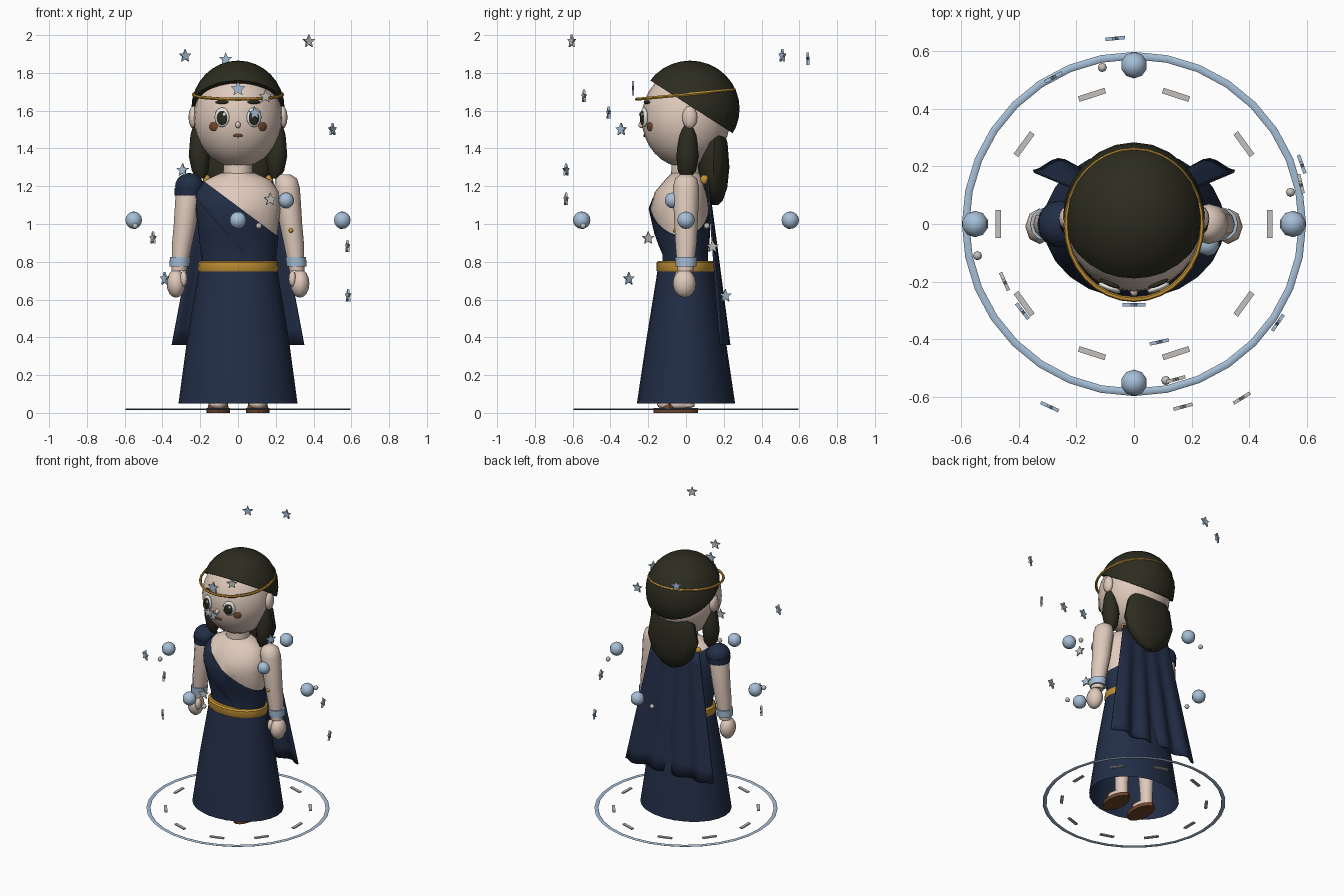
import bpy, bmesh, math
from mathutils import Vector, Matrix

if "Cube" in bpy.data.objects:
    bpy.data.objects.remove(bpy.data.objects["Cube"])


def mat(name, r, g, b):
    m = bpy.data.materials.new(name)
    m.diffuse_color = (r, g, b, 1)
    m.use_nodes = True
    m.node_tree.nodes["Principled BSDF"].inputs["Base Color"].default_value = m.diffuse_color
    return m


SKIN = mat("skin", 0.74, 0.59, 0.50)
NAVY = mat("navy_cloth", 0.016, 0.027, 0.062)
GOLD = mat("gold", 0.55, 0.29, 0.035)
BLUE = mat("pale_blue", 0.38, 0.52, 0.68)
SILVER = mat("silver", 0.55, 0.53, 0.51)
HAIR = mat("dark_hair", 0.026, 0.025, 0.014)
BROWN = mat("brown", 0.16, 0.06, 0.025)
DARK = mat("iris_dark", 0.022, 0.024, 0.016)
WHITE = mat("eye_white", 0.80, 0.80, 0.77)


def finish(bm, name, *mats, smooth=True, angle=40):
    bmesh.ops.recalc_face_normals(bm, faces=bm.faces[:])
    me = bpy.data.meshes.new(name)
    bm.to_mesh(me)
    bm.free()
    ob = bpy.data.objects.new(name, me)
    bpy.context.collection.objects.link(ob)
    for m in mats:
        me.materials.append(m)
    if smooth:
        bpy.ops.object.select_all(action='DESELECT')
        ob.select_set(True)
        bpy.context.view_layer.objects.active = ob
        bpy.ops.object.shade_smooth_by_angle(angle=math.radians(angle))
    return ob


def ball_bm(loc, r, seg=16, rings=10, rot=None):
    bm = bmesh.new()
    M = Matrix.Translation(loc) @ (rot or Matrix()) @ Matrix.Diagonal((*r, 1))
    bmesh.ops.create_uvsphere(bm, u_segments=seg, v_segments=rings, radius=1, matrix=M)
    return bm


def ball(name, loc, r, m, seg=16, rings=10, rot=None):
    r = (r, r, r) if isinstance(r, (int, float)) else r
    return finish(ball_bm(loc, r, seg, rings, rot), name, m, angle=60)


def loft_bm(rows, seg=20, caps=True, grow=0):
    """rows of (x, y, z, rx, ry)"""
    bm = bmesh.new()
    loops = []
    for x, y, z, rx, ry in rows:
        loops.append([bm.verts.new((x + (rx + grow) * math.cos(2 * math.pi * i / seg),
                                    y + (ry + grow) * math.sin(2 * math.pi * i / seg), z))
                      for i in range(seg)])
    for a, b in zip(loops, loops[1:]):
        for i in range(seg):
            j = (i + 1) % seg
            bm.faces.new((a[i], a[j], b[j], b[i]))
    if caps:
        bm.faces.new(loops[0][::-1])
        bm.faces.new(loops[-1])
    return bm


def loft(name, rows, m, seg=20, caps=True):
    return finish(loft_bm(rows, seg, caps), name, m)


def cut(bm, co, no, clear=False):
    bmesh.ops.bisect_plane(bm, geom=bm.verts[:] + bm.edges[:] + bm.faces[:],
                           plane_co=co, plane_no=no, clear_outer=clear)


def torus(name, R, r, m, M, seg=32, sides=6):
    bm = bmesh.new()
    g = [[bm.verts.new(M @ Vector(((R + r * math.cos(b)) * math.cos(a),
                                   (R + r * math.cos(b)) * math.sin(a), r * math.sin(b))))
          for b in (2 * math.pi * j / sides for j in range(sides))]
         for a in (2 * math.pi * i / seg for i in range(seg))]
    for i in range(seg):
        for j in range(sides):
            k, l = (i + 1) % seg, (j + 1) % sides
            bm.faces.new((g[i][j], g[k][j], g[k][l], g[i][l]))
    return finish(bm, name, m)


def star(name, loc, R, m, yaw):
    bm = bmesh.new()
    M = Matrix.Translation(loc) @ Matrix.Rotation(yaw, 4, 'Z')
    pts = [(R * (1, 0.45)[i % 2] * math.sin(i * math.pi / 5),
            R * (1, 0.45)[i % 2] * math.cos(i * math.pi / 5)) for i in range(10)]
    f = [bm.verts.new(M @ Vector((x, -0.006, z))) for x, z in pts]
    b = [bm.verts.new(M @ Vector((x, 0.006, z))) for x, z in pts]
    bm.faces.new(f)
    bm.faces.new(b[::-1])
    for i in range(10):
        j = (i + 1) % 10
        bm.faces.new((f[j], f[i], b[i], b[j]))
    return finish(bm, name, m, smooth=False)


# Skirt, belt
loft("skirt", [(0, 0, 0.05, 0.315, 0.26), (0, 0, 0.4, 0.268, 0.208),
               (0, 0, 0.79, 0.203, 0.145)], NAVY, 24, False)
loft("belt", [(0, 0, 0.745, 0.208, 0.15), (0, 0, 0.755, 0.214, 0.157),
              (0, 0, 0.795, 0.212, 0.155), (0, 0, 0.805, 0.2, 0.145)], GOLD, 24)

# Torso, split diagonally between bare skin and bodice, with an overlapping sash
body = [(0, 0, 0.74, 0.19, 0.13), (0, -0.005, 0.84, 0.197, 0.115), (0, -0.02, 0.95, 0.208, 0.14),
        (0, -0.035, 1.08, 0.225, 0.155), (0, -0.025, 1.17, 0.218, 0.14),
        (0, -0.005, 1.235, 0.17, 0.105), (0, 0, 1.27, 0.09, 0.075)]
top_co, top_no = Vector((0, 0, 1.092)), Vector((0.745, 0, 1)).normalized()
bm = loft_bm(body, 24)
cut(bm, top_co, top_no)
for f in bm.faces:
    f.material_index = int((f.calc_center_median() - top_co).dot(top_no) < 0)
finish(bm, "torso", SKIN, NAVY)
bm = loft_bm(body, 24, False, 0.008)
cut(bm, top_co, top_no, True)
cut(bm, (0, 0, 0.88), (-1.15, 0, -1), True)
finish(bm, "sash", NAVY)
loft("neck", [(0, 0, 1.22, 0.08, 0.08), (0, 0, 1.38, 0.075, 0.075)], SKIN, 16)

# Head, hair cap and hanging hair
HC, HR = Vector((0, 0, 1.56)), (0.235, 0.235, 0.262)
ball("head", HC, HR, SKIN, 24, 16)
bm = ball_bm((0, 0.022, 1.61), (0.247, 0.262, 0.255), 24, 16)
cut(bm, (0, 0.02, 1.626), (0, -0.64, -1), True)
bmesh.ops.holes_fill(bm, edges=[e for e in bm.edges if e.is_boundary], sides=0)
finish(bm, "hair_cap", HAIR)
loft("back_hair", [(0, 0.155, 1.50, 0.12, 0.04), (0, 0.15, 1.43, 0.17, 0.07),
                   (0, 0.145, 1.3, 0.195, 0.085), (0, 0.15, 1.19, 0.155, 0.068),
                   (0, 0.15, 1.125, 0.085, 0.045), (0, 0.15, 1.10, 0.03, 0.02)], HAIR, 16)

# Circlet with its star
torus("circlet", 0.25, 0.009, GOLD, Matrix.Translation((0, -0.003, 1.685))
      @ Matrix.Rotation(math.radians(5.4), 4, 'X') @ Matrix.Diagonal((0.945, 1.04, 1, 1)))
star("circlet_star", (0, -0.28, 1.715), 0.042, BLUE, 0)


def face_point(x, z, out=0.0):
    y = -HR[1] * math.sqrt(1 - (x / HR[0]) ** 2 - ((z - HC.z) / HR[2]) ** 2)
    return Vector((x, y - out, z))


# Small face feature lying flat on the head surface
def feature(name, x, z, r, m, out=0.0, seg=12):
    p = face_point(x, z, out)
    rot = Matrix.Rotation(math.atan2(x, -p.y), 4, 'Z')
    ball(name, p, r, m, seg, 8, rot)


feature("nose", 0, 1.525, (0.014, 0.016, 0.018), SKIN, 0.003)
feature("mouth", 0, 1.468, (0.026, 0.006, 0.009), BROWN)

# Mirrored parts
for s, side in ((-1, "left"), (1, "right")):
    feature(side + "_eye", s * 0.085, 1.565, (0.042, 0.014, 0.052), WHITE, 0.003, 16)
    feature(side + "_iris", s * 0.085, 1.562, (0.03, 0.008, 0.038), DARK, 0.013, 16)
    feature(side + "_eye_glint", s * 0.085 + 0.012, 1.58, (0.009, 0.004, 0.01), WHITE, 0.021)
    feature(side + "_brow", s * 0.085, 1.645, (0.038, 0.009, 0.01), HAIR, 0.002)
    feature(side + "_cheek", s * 0.13, 1.515, (0.029, 0.007, 0.023), BROWN, 0, 8)
    ball(side + "_ear", (s * 0.236, 0.02, 1.565), (0.026, 0.04, 0.06), SKIN, 12, 8)
    loft(side + "_hair_lock", [(s * 0.215, 0.01, 1.53, 0.02, 0.025), (s * 0.21, 0.01, 1.47, 0.042, 0.045),
                               (s * 0.205, 0.008, 1.36, 0.056, 0.06), (s * 0.2, 0.005, 1.28, 0.044, 0.048),
                               (s * 0.195, 0, 1.24, 0.018, 0.02)], HAIR, 12)
    loft(side + "_arm", [(s * 0.25, 0, 1.262, 0.03, 0.03), (s * 0.255, 0, 1.24, 0.058, 0.058),
                         (s * 0.26, 0, 1.19, 0.068, 0.07), (s * 0.28, 0, 1.0, 0.06, 0.062),
                         (s * 0.295, 0, 0.9, 0.054, 0.057), (s * 0.312, -0.003, 0.75, 0.04, 0.042)], SKIN, 12)
    loft(side + "_bracelet", [(s * 0.31, 0, 0.775, 0.052, 0.055), (s * 0.306, 0, 0.825, 0.055, 0.058)], BLUE, 12)
    ball(side + "_hand", (s * 0.328, -0.008, 0.685), (0.05, 0.062, 0.075), SKIN, 8, 8)
    ball(side + "_thumb", (s * 0.288, -0.04, 0.71), (0.02, 0.024, 0.042), SKIN, 8, 6)
    ball(side + "_cape_clasp", (s * 0.165, 0.098, 1.235), (0.022, 0.022, 0.026), GOLD, 10, 8)
    # Legs and sandals hidden under the skirt
    loft(side + "_leg", [(s * 0.105, 0.0, 0.03, 0.042, 0.045), (s * 0.105, 0.0, 0.12, 0.042, 0.045),
                         (s * 0.1, 0, 0.4, 0.06, 0.06)], SKIN, 12)
    ball(side + "_foot", (s * 0.105, -0.055, 0.045), (0.052, 0.1, 0.035), SKIN, 12, 8)
    loft(side + "_sandal_sole", [(s * 0.105, -0.055, 0, 0.063, 0.118),
                                 (s * 0.105, -0.055, 0.025, 0.063, 0.118)], BROWN, 16)
    loft(side + "_sandal_strap", [(s * 0.105, -0.09, 0.02, 0.058, 0.04),
                                  (s * 0.105, -0.08, 0.08, 0.04, 0.03)], BROWN, 12)

# Draped shoulder on one side
ball("shoulder_drape", (-0.257, 0, 1.2), (0.078, 0.082, 0.07), NAVY, 14, 10)
loft("drape_cuff", [(-0.262, 0, 1.15, 0.074, 0.077), (-0.258, 0, 1.19, 0.078, 0.082)], NAVY, 14)

# Cape with folds that deepen toward the hem
bm = bmesh.new()
NU, NV = 32, 10
grid = []
for v in range(NV + 1):
    t = v / NV
    row = []
    for u in range(NU + 1):
        k = 2 * u / NU - 1
        y = 0.115 + 0.098 * t - 0.018 * t * math.cos(4 * math.pi * k) - 0.012 * t * k * k
        row.append(bm.verts.new((k * (0.185 + 0.165 * t), y, 1.235 - 0.875 * t)))
    grid.append(row)
for v in range(NV):
    for u in range(NU):
        bm.faces.new((grid[v][u], grid[v][u + 1], grid[v + 1][u + 1], grid[v + 1][u]))
cape = finish(bm, "cape", NAVY)
sol = cape.modifiers.new("thickness", 'SOLIDIFY')
sol.thickness, sol.offset = 0.01, 0

# Floor ring and its dashes
torus("floor_ring", 0.585, 0.013, BLUE, Matrix.Translation((0, 0, 0.02)) @ Matrix.Diagonal((1, 1, 0.4, 1)))
for i in range(10):
    bm = bmesh.new()
    M = Matrix.Rotation(i * math.pi / 5, 4, 'Z') @ Matrix.Translation((0.472, 0, 0.02))
    bmesh.ops.create_cube(bm, size=1, matrix=M @ Matrix.Diagonal((0.02, 0.097, 0.008, 1)))
    finish(bm, f"floor_dash_{i}", SILVER, smooth=False)

# Floating orbs, each with a small bead
for i in range(4):
    a = i * math.pi / 2
    ball(f"orb_{i}", (0.552 * math.cos(a), 0.552 * math.sin(a), 1.02), 0.046, BLUE, 10, 8)
    a += 0.2
    ball(f"bead_{i}", (0.555 * math.cos(a), 0.555 * math.sin(a), 0.99), 0.016, SILVER, 8, 6)
ball("shoulder_orb", (0.255, -0.07, 1.125), 0.042, BLUE, 10, 8)
ball("arm_stud", (0.28, -0.058, 0.965), 0.012, GOLD, 8, 6)

# Floating stars facing away from the centre
stars = [(-0.28, 0.51, 1.89, 1), (-0.065, 0.645, 1.872, 1), (0.375, -0.605, 1.967, 0), (0.5, -0.343, 1.5, 1),
         (0.088, -0.41, 1.587, 1), (0.145, -0.54, 1.675, 0), (-0.293, -0.635, 1.285, 1), (0.17, -0.635, 1.13, 0),
         (-0.45, -0.2, 0.925, 0), (0.58, 0.14, 0.88, 0), (0.583, 0.208, 0.62, 1), (-0.388, -0.303, 0.71, 1)]
for i, (x, y, z, blue) in enumerate(stars):
    star(f"star_{i}", (x, y, z), 0.036, BLUE if blue else SILVER, math.atan2(x, -y))
